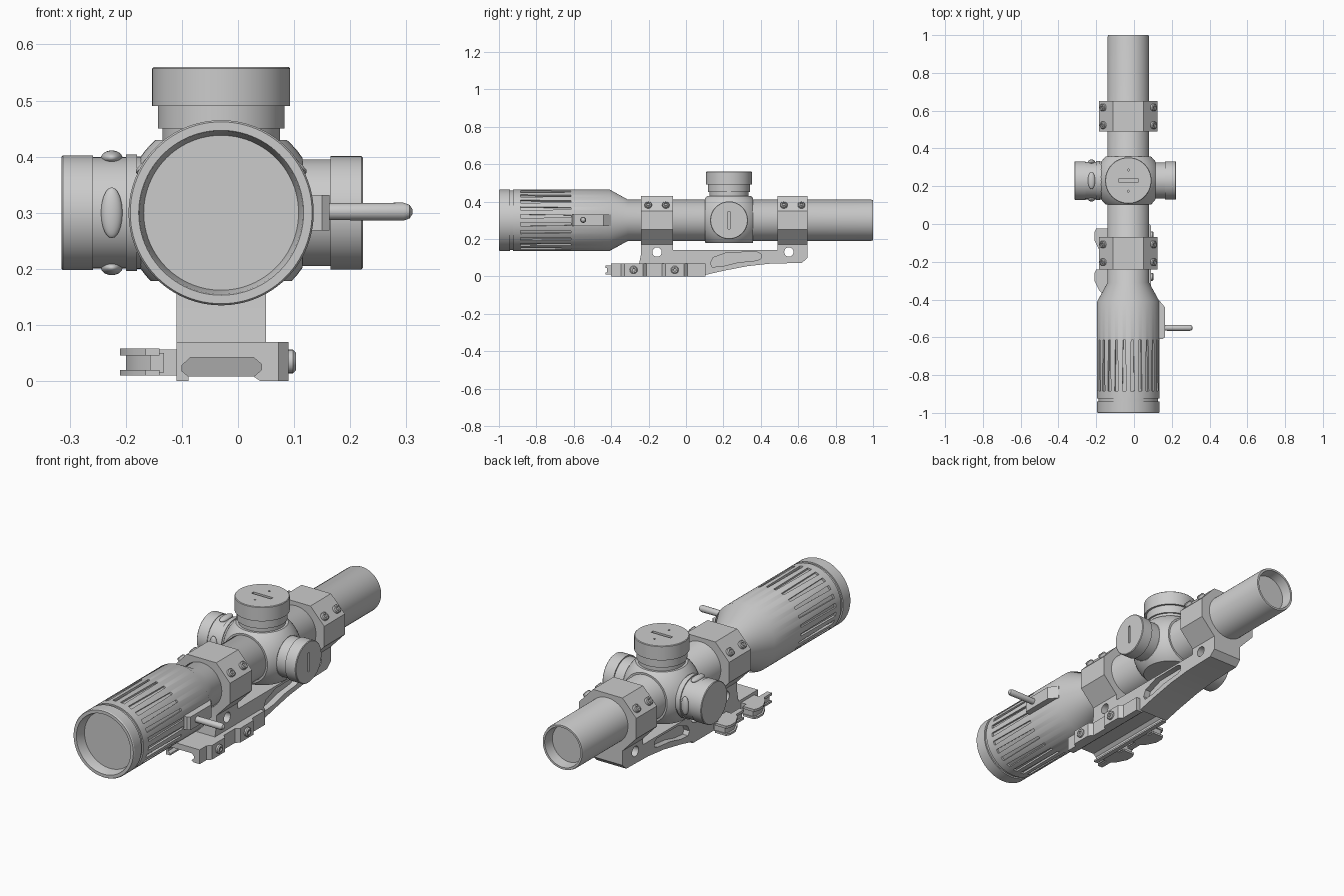
import bpy, bmesh, math
from mathutils import Vector, Matrix

cube = bpy.data.objects.get("Cube")
if cube:
    bpy.data.objects.remove(cube, do_unlink=True)

GREY = (0.6, 0.6, 0.6, 1)
mat = bpy.data.materials.new("plain_grey")
mat.use_nodes = True
mat.diffuse_color = GREY
mat.node_tree.nodes["Principled BSDF"].inputs["Base Color"].default_value = GREY

CX, CZ = -0.03, 0.30      # optical axis
TY = 0.23                 # turret position along the tube
AXES = {"x": lambda a, b, t: (t, a, b),
        "y": lambda a, b, t: (a, t, b),
        "z": lambda a, b, t: (a, b, t)}


def smooth(ob):
    me = ob.data
    me.polygons.foreach_set("use_smooth", [True] * len(me.polygons))
    me.set_sharp_from_angle(angle=math.radians(30))


def finish(name, bm):
    bmesh.ops.recalc_face_normals(bm, faces=bm.faces)
    me = bpy.data.meshes.new(name)
    bm.to_mesh(me)
    bm.free()
    me.materials.append(mat)
    ob = bpy.data.objects.new(name, me)
    bpy.context.scene.collection.objects.link(ob)
    smooth(ob)
    return ob


def add_prism(bm, pts, lo, hi, axis):
    """Extrude a 2D outline along an axis."""
    ends = [[bm.verts.new(AXES[axis](a, b, t)) for a, b in pts] for t in (lo, hi)]
    for ring in ends:
        bm.faces.new(ring)
    for i in range(len(pts)):
        j = (i + 1) % len(pts)
        bm.faces.new((ends[0][i], ends[0][j], ends[1][j], ends[1][i]))
    return ends[0] + ends[1]


def prism(name, pts, lo, hi, axis):
    bm = bmesh.new()
    add_prism(bm, pts, lo, hi, axis)
    return finish(name, bm)


def box(name, x, y, z):
    return prism(name, [(x[0], y[0]), (x[1], y[0]), (x[1], y[1]), (x[0], y[1])], *z, "z")


def lathe(name, profile, centre, direction, seg=64):
    """Revolve (distance, radius) pairs around a direction, capping both ends."""
    bm = bmesh.new()
    rings = [[bm.verts.new((r * math.cos(k * math.tau / seg), r * math.sin(k * math.tau / seg), t))
              for k in range(seg)] for t, r in profile]
    for a, b in zip(rings, rings[1:]):
        for k in range(seg):
            j = (k + 1) % seg
            bm.faces.new((a[k], a[j], b[j], b[k]))
    bm.faces.new(rings[0])
    bm.faces.new(rings[-1])
    turn = Vector(direction).to_track_quat("Z", "Y").to_matrix().to_4x4()
    bm.transform(Matrix.Translation(centre) @ turn)
    return finish(name, bm)


def ball(name, centre, size):
    bm = bmesh.new()
    bmesh.ops.create_uvsphere(bm, u_segments=48, v_segments=32, radius=1)
    bm.transform(Matrix.Translation(centre) @ Matrix.Diagonal((*size, 1)))
    return finish(name, bm)


def boolean(ob, cutter, operation="DIFFERENCE"):
    mod = ob.modifiers.new("cut", "BOOLEAN")
    mod.operation, mod.solver, mod.object = operation, "EXACT", cutter
    bpy.context.view_layer.objects.active = ob
    bpy.ops.object.modifier_apply(modifier=mod.name)
    bpy.data.objects.remove(cutter, do_unlink=True)
    smooth(ob)


# Scope tube with eyepiece and recessed lenses at both ends
tube = lathe("scope_tube", [
    (-0.95, 0.138), (-0.995, 0.145), (-1, 0.147), (-1, 0.162), (-0.995, 0.165),
    (-0.94, 0.165), (-0.94, 0.158), (-0.925, 0.158), (-0.925, 0.165), (-0.41, 0.165),
    (-0.31, 0.11), (0.99, 0.11), (1, 0.107), (1, 0.097), (0.95, 0.09)],
    (CX, 0, CZ), (0, 1, 0), 96)

# Tapered grip flutes around the eyepiece
N = 24
bm = bmesh.new()
for i in range(N):
    verts = add_prism(bm, [(-0.010, -0.885), (0.010, -0.885), (0.006, -0.615), (-0.006, -0.615)],
                      0.155, 0.18, "z")
    spin = Matrix.Translation((CX, 0, CZ)) @ Matrix.Rotation((i + 0.5) * math.tau / N, 4, "Y")
    bmesh.ops.transform(bm, matrix=spin, verts=verts)
boolean(tube, finish("flute_cutter", bm))

# Magnification throw lever
prism("lever_mount", [(0.1, -0.61), (0.15, -0.61), (0.163, -0.60), (0.163, -0.44),
                      (0.13, -0.40), (0.1, -0.40)], 0.268, 0.332, "z")
lathe("throw_lever", [(0, 0.015), (0.14, 0.016), (0.151, 0.012), (0.156, 0.004)],
      (0.155, -0.55, 0.302), (1, 0, 0), 24)

# Bulged turret housing
housing = box("turret_housing", (CX - 0.145, CX + 0.145), (TY - 0.128, TY + 0.128),
              (CZ - 0.122, CZ + 0.13))
boolean(housing, ball("housing_round", (CX, TY, CZ), (0.175,) * 3), "INTERSECT")

# Top, left and right turrets; distances are measured from the optical axis
top = lathe("top_turret", [
    (0.1, 0.105), (0.15, 0.105), (0.15, 0.113), (0.19, 0.113), (0.19, 0.123),
    (0.257, 0.123), (0.26, 0.12)], (CX, TY, CZ), (0, 0, 1))
left = lathe("left_turret", [
    (0.1, 0.095), (0.195, 0.095), (0.195, 0.101), (0.25, 0.101), (0.253, 0.098)],
    (CX, TY, CZ), (1, 0, 0))
lathe("right_turret", [
    (0.1, 0.1), (0.15, 0.1), (0.15, 0.104), (0.17, 0.104), (0.17, 0.099), (0.228, 0.099),
    (0.228, 0.102), (0.282, 0.102), (0.285, 0.099)], (CX, TY, CZ), (-1, 0, 0))
for i in range(4):
    dy, dz = round(math.cos(i * math.pi / 2)), round(math.sin(i * math.pi / 2))
    ball("right_turret_grip", (-0.225, TY + dy * 0.098, CZ + dz * 0.098),
         (0.019, 0.013 if dy else 0.045, 0.013 if dz else 0.045))

# Coin slots and small pin holes on the turret caps
boolean(top, box("slot_cutter", (CX - 0.053, CX + 0.053), (TY - 0.008, TY + 0.008), (0.55, 0.6)))
boolean(left, box("slot_cutter", (0.212, 0.26), (TY - 0.006, TY + 0.006), (CZ - 0.046, CZ + 0.046)))
for s in (-1, 1):
    boolean(top, lathe("pin_cutter", [(0, 0.005), (0.05, 0.005)],
                       (CX, TY + s * 0.056, 0.55), (0, 0, 1), 12))

# Clamp rings with cross screws
half = [(0.08, 0.13), (0.155, 0.05), (0.155, -0.05), (0.08, -0.13)]
octagon = [(CX + x, CZ + z) for x, z in half] + [(CX - x, CZ + z) for x, z in reversed(half)]
for name, y0, y1 in (("eyepiece_ring", -0.24, -0.07), ("objective_ring", 0.49, 0.65)):
    prism(name, octagon, y0, y1, "y")
    mid = (y0 + y1) / 2
    for s in (-1, 1):
        for dy in (-0.047, 0.047):
            screw = lathe(name + "_screw", [(-0.02, 0.019), (0.012, 0.019), (0.016, 0.015),
                                            (0.016, 0.009), (0.008, 0.008)],
                          (CX + s * 0.13, mid + dy, CZ + 0.077), (s * 0.73, 0, 0.68), 24)

# Cantilever arm with side pockets and cross holes
arm = prism("mount_arm", [
    (-0.25, 0.05), (-0.25, 0.07), (-0.24, 0.12), (-0.24, 0.2), (-0.07, 0.2), (-0.07, 0.14),
    (0.49, 0.14), (0.49, 0.2), (0.65, 0.2), (0.65, 0.1), (0.62, 0.072), (0.45, 0.068),
    (0.33, 0.055), (0.2, 0.03), (0.105, 0.008), (0.09, 0.05)], -0.11, 0.05, "x")
pocket = [(0.14, 0.05), (0.13, 0.07), (0.145, 0.1), (0.22, 0.128), (0.38, 0.13), (0.4, 0.12),
          (0.4, 0.095), (0.38, 0.085), (0.28, 0.075), (0.2, 0.055)]
for lo, hi in ((-0.13, -0.08), (0.02, 0.07)):
    boolean(arm, prism("pocket_cutter", pocket, lo, hi, "x"))
for y in (-0.155, 0.55):
    boolean(arm, lathe("hole_cutter", [(-0.2, 0.025), (0.2, 0.025)], (CX, y, 0.13), (1, 0, 0), 32))

# Rail clamp base with a dovetail channel
prism("rail_base", [
    (-0.11, 0), (-0.088, 0), (-0.088, 0.008), (-0.1, 0.018), (-0.1, 0.028), (-0.085, 0.042),
    (0.028, 0.042), (0.042, 0.03), (0.042, 0.02), (0.028, 0.008), (0.04, 0), (0.072, 0),
    (0.072, 0.07), (-0.11, 0.07)], -0.40, 0.105, "y")
for y in (-0.28, -0.06):
    prism("clamp_pad", [(0.06, y - 0.07), (0.07, y - 0.07), (0.09, y - 0.05), (0.09, y + 0.05),
                        (0.07, y + 0.07), (0.06, y + 0.07)], 0, 0.07, "z")
    lathe("clamp_screw", [(0, 0.021), (0.01, 0.021), (0.015, 0.016), (0.015, 0.009), (0.008, 0.008)],
          (0.088, y, 0.035), (1, 0, 0), 24)

# Quick release levers: pivot block, forked plates and inner web
plan = [(-0.14, 0), (-0.2, 0), (-0.21, -0.02), (-0.21, -0.06), (-0.185, -0.11),
        (-0.165, -0.13), (-0.165, -0.19), (-0.14, -0.19)]
for y in (-0.24, -0.025):
    box("lever_pivot", (-0.145, -0.1), (y - 0.13, y - 0.03), (0.01, 0.056))
    for lo, hi in ((0.01, 0.02), (0.046, 0.058)):
        prism("release_lever", [(a, b + y) for a, b in plan], lo, hi, "z")
    prism("release_lever_web", [(max(a + 0.008, -0.2), b * 0.94 + y - 0.005) for a, b in plan],
          0.015, 0.05, "z")
